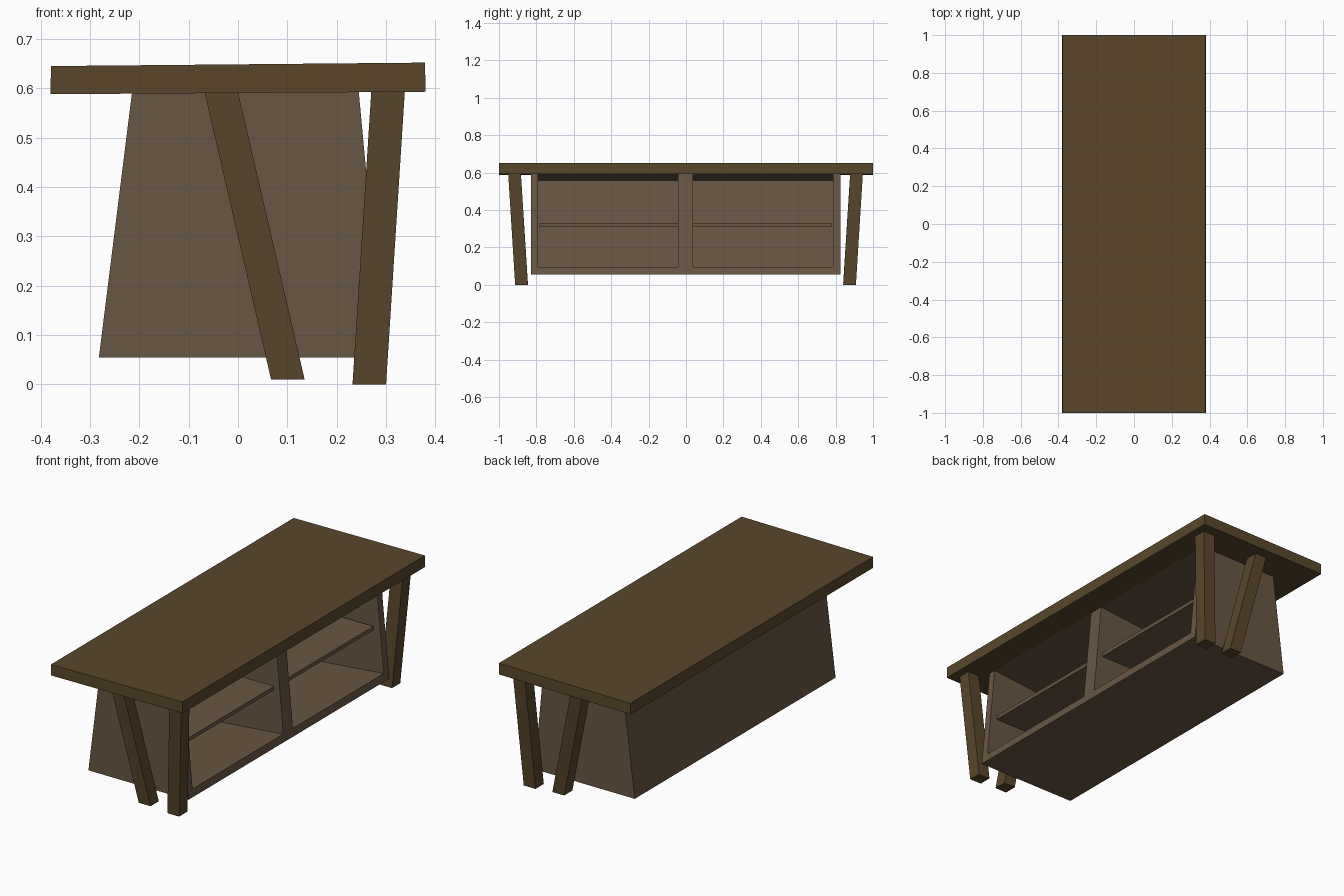
import bpy, bmesh

if "Cube" in bpy.data.objects:
    bpy.data.objects.remove(bpy.data.objects["Cube"])

Y_MID = -0.0025          # mirror plane of base
SLOPE = 0.093            # lean of the cabinet front


def material(name, col):
    m = bpy.data.materials.new(name)
    m.diffuse_color = (*col, 1)
    m.use_nodes = True
    m.node_tree.nodes["Principled BSDF"].inputs["Base Color"].default_value = m.diffuse_color
    return m


DARK = material("dark_wood", (0.1, 0.062, 0.024))
LIGHT = material("light_wood", (0.14, 0.095, 0.058))


def loft(name, ring_a, ring_b, mat):
    """Solid between two matching rings of points."""
    bm = bmesh.new()
    a = [bm.verts.new(p) for p in ring_a]
    b = [bm.verts.new(p) for p in ring_b]
    n = len(a)
    bm.faces.new(a)
    bm.faces.new(b[::-1])
    for i in range(n):
        j = (i + 1) % n
        bm.faces.new((a[j], a[i], b[i], b[j]))
    bmesh.ops.recalc_face_normals(bm, faces=bm.faces)
    me = bpy.data.meshes.new(name)
    bm.to_mesh(me)
    bm.free()
    me.materials.append(mat)
    ob = bpy.data.objects.new(name, me)
    bpy.context.collection.objects.link(ob)
    return ob


def prism(name, profile, y0, y1, mat):
    """Extrude an (x, z) profile along y."""
    return loft(name, [(x, y0, z) for x, z in profile],
                [(x, y1, z) for x, z in profile], mat)


def front_x(z):
    return 0.245 + (0.59 - z) * SLOPE


def back_x(z):
    return -0.215 - (0.59 - z) * 0.125


# Slightly tilted tabletop
prism("tabletop", [(-0.38, 0.588), (0.38, 0.593), (0.379, 0.652), (-0.379, 0.645)],
      -1, 1, DARK)

# Tapered cabinet body
LOW, HIGH = 0.054, 0.625
cabinet = prism("cabinet", [(back_x(LOW), LOW), (front_x(LOW), LOW),
                            (front_x(HIGH), HIGH), (back_x(HIGH), HIGH)],
                -0.83, 0.825, LIGHT)


# Two compartments sunk square to the leaning front
def sunk(z, depth):
    return (front_x(z) - depth, z - depth * SLOPE)


bays = [(-0.79, -0.042), (0.037, 0.785)]
for y0, y1 in bays:
    cutter = prism("bay_cutter", [sunk(0.095, -0.05), sunk(0.095, 0.375),
                                  sunk(0.592, 0.375), sunk(0.592, -0.05)], y0, y1, LIGHT)
    cutter.hide_render = True
    mod = cabinet.modifiers.new("bay", 'BOOLEAN')
    mod.operation = 'DIFFERENCE'
    mod.solver = 'EXACT'
    mod.object = cutter
    bpy.context.view_layer.objects.active = cabinet
    bpy.ops.object.modifier_apply(modifier=mod.name)
    bpy.data.objects.remove(cutter)

# Recessed shelves
for y0, y1 in ((-0.782, -0.042), (0.037, 0.777)):
    prism("shelf", [(-0.112, 0.31), (0.237, 0.31), (0.237, 0.33), (-0.112, 0.33)],
          y0, y1, LIGHT)


# Splayed square legs, mirrored to both ends
def square(x, y, z, h=0.034):
    return [(x - h, y - h, z), (x + h, y - h, z), (x + h, y + h, z), (x - h, y + h, z)]


for side, end in ((-1, "front"), (1, "back")):
    for name, xt, xb, zb in (("upright_leg", 0.304, 0.266, 0.0),
                             ("slanted_leg", -0.034, 0.101, 0.01)):
        yt = Y_MID + side * 0.914
        yb = Y_MID + side * 0.877
        loft(f"{end}_{name}", square(xb, yb, zb), square(xt, yt, 0.593), DARK)
